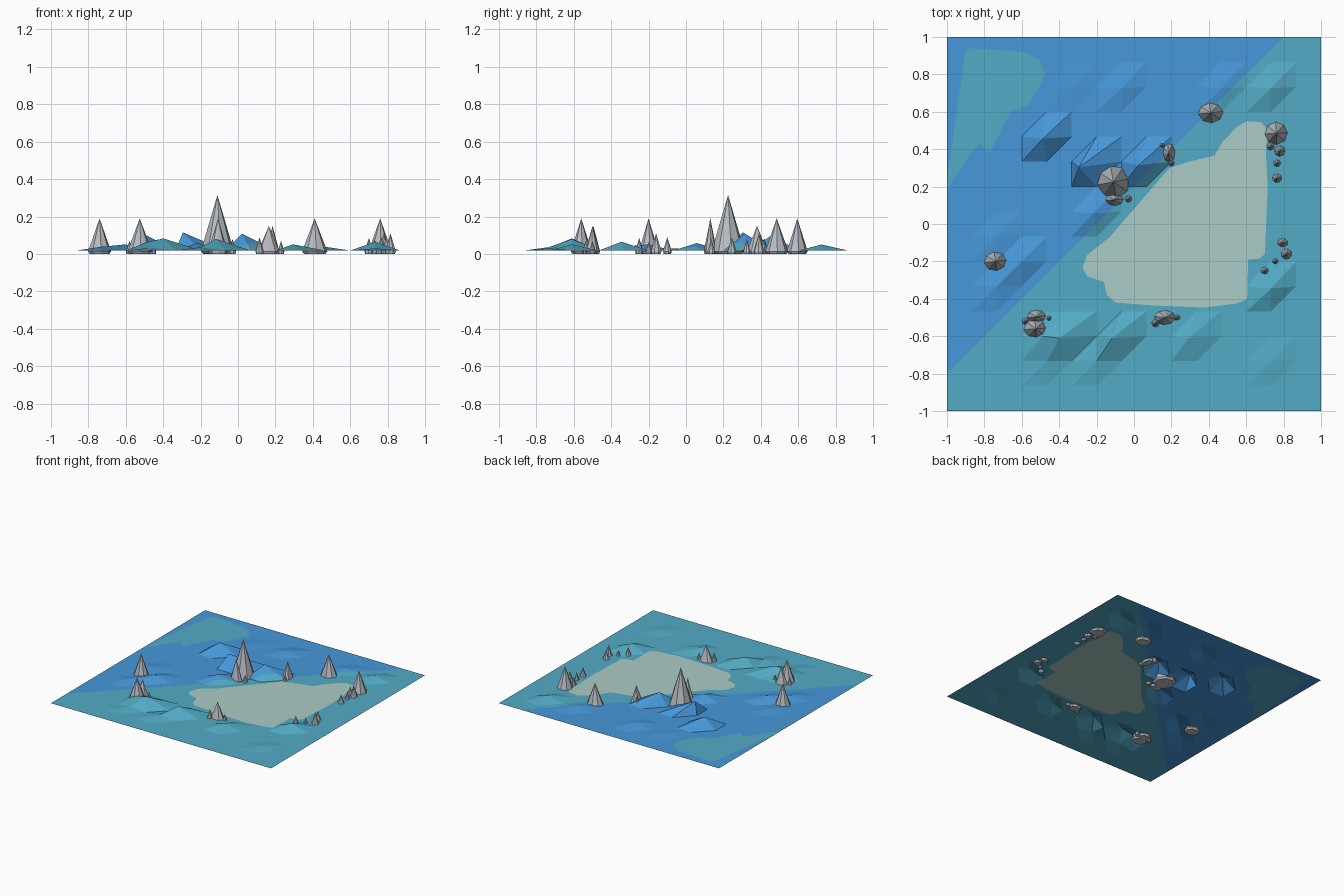
import bpy, bmesh, math, random
from mathutils import Vector

if "Cube" in bpy.data.objects:
    bpy.data.objects.remove(bpy.data.objects["Cube"])

random.seed(4)
SEA_Z = 0.018
N = 15                      # grid cells per side
STEP = 2 / N


def material(name, rgb):
    lin = [((c / 255 + 0.055) / 1.055) ** 2.4 for c in rgb]
    m = bpy.data.materials.new(name)
    m.diffuse_color = (*lin, 1)
    m.use_nodes = True
    m.node_tree.nodes["Principled BSDF"].inputs["Base Color"].default_value = m.diffuse_color
    return m


deep = material("deep_blue", (71, 152, 218))
shallow = material("shallow_teal", (82, 171, 197))
sand = material("pale_sand", (171, 204, 199))
stone = material("grey_stone", (184, 189, 195))


def add_object(name, bm, mats):
    me = bpy.data.meshes.new(name)
    bm.to_mesh(me)
    bm.free()
    for m in mats:
        me.materials.append(m)
    ob = bpy.data.objects.new(name, me)
    bpy.context.collection.objects.link(ob)
    return ob


# Outlines of the painted zones on the sea
SANDBANK = [(.60, .55), (.68, .545), (.715, .50), (.705, .38), (.715, .2), (.70, -.16),
            (.67, -.185), (.61, -.19), (.605, -.40), (.55, -.425), (.38, -.447),
            (.09, -.435), (-.1, -.42), (-.145, -.38), (-.16, -.31), (-.25, -.28),
            (-.275, -.235), (-.25, -.165), (-.13, -.07), (.19, .30), (.30, .335),
            (.43, .365), (.47, .435), (.55, .52)]
LAGOON = [(-1.01, .17), (-.9, .93), (-.87, .94), (-.58, .92), (-.5, .87), (-.475, .8),
          (-.51, .72), (-.57, .63), (-.66, .6), (-.77, .385), (-.82, .435), (-.87, .38)]


def inside(p, poly):
    hit = False
    for (x1, y1), (x2, y2) in zip(poly, poly[1:] + poly[:1]):
        if (y1 > p.y) != (y2 > p.y) and p.x < x1 + (p.y - y1) * (x2 - x1) / (y2 - y1):
            hit = not hit
    return hit


# Waves: grid column, row, rise, sideways drift
WAVES = [(4, 11, .08, -.02, -.01), (6, 10, .097, -.095, -.03), (8, 10, .09, -.045, -.02),
         (6, 8, .04, -.02, -.01), (4, 3, .045, -.02, 0), (5, 3, .065, -.065, -.01),
         (7, 3, .062, -.05, -.01), (10, 3, .033, -.04, -.01), (13, 5, .047, 0, -.012),
         (13, 2, .012, 0, 0), (4, 2, .015, 0, 0), (6, 2, .018, 0, 0),
         (2, 5, .02, 0, 0), (3, 6, .033, 0, 0), (2, 7, .012, 0, 0),
         (7, 13, .022, 0, -.008), (5, 13, .006, 0, 0), (11, 13, .02, 0, -.008),
         (13, 13, .032, 0, -.008)]

# Sea: diagonal-split grid with single vertices pulled up into low-poly waves
bm = bmesh.new()
grid = [[bm.verts.new((-1 + i * STEP, -1 + j * STEP, SEA_Z)) for j in range(N + 1)]
        for i in range(N + 1)]
for i, j, rise, dx, dy in WAVES:
    grid[i][j].co += Vector((dx, dy, rise))
for i in range(N):
    for j in range(N):
        a, b = grid[i][j], grid[i + 1][j]
        c, d = grid[i + 1][j + 1], grid[i][j + 1]
        bm.faces.new((a, b, c))
        bm.faces.new((a, c, d))


def cut(p, q):
    # cut only the faces near this outline edge
    lo = [min(p[k], q[k]) - .01 for k in (0, 1)]
    hi = [max(p[k], q[k]) + .01 for k in (0, 1)]
    faces = [f for f in bm.faces if all(
        min(v.co[k] for v in f.verts) < hi[k] and max(v.co[k] for v in f.verts) > lo[k]
        for k in (0, 1))]
    edges = {e for f in faces for e in f.edges}
    verts = {v for f in faces for v in f.verts}
    bmesh.ops.bisect_plane(bm, geom=list(verts) + list(edges) + faces, dist=1e-5,
                           plane_co=(p[0], p[1], 0),
                           plane_no=(q[1] - p[1], p[0] - q[0], 0))


cut((-1, -.8), (.8, 1))
for poly in (SANDBANK, LAGOON):
    for p, q in zip(poly, poly[1:] + poly[:1]):
        cut(p, q)
for f in bm.faces:
    c = f.calc_center_median()
    if inside(c, SANDBANK):
        f.material_index = 2
    elif c.y < c.x + .2 or inside(c, LAGOON):
        f.material_index = 1
add_object("sea", bm, [deep, shallow, sand])

# Rocks: x, y, radius x, radius y, height
ROCKS = [(-.11, .225, .09, .09, .315), (-.107, .13, .052, .035, .19), (-.03, .135, .02, .02, .08),
         (.41, .595, .068, .056, .19), (.76, .485, .062, .062, .19), (.73, .415, .022, .022, .08),
         (.78, .39, .03, .03, .11), (.765, .325, .02, .02, .08), (.765, .245, .027, .025, .09),
         (.185, .38, .036, .055, .15), (.15, .42, .022, .018, .085), (.2, .325, .018, .018, .07),
         (-.74, -.20, .062, .053, .19), (-.525, -.56, .066, .056, .19),
         (-.52, -.495, .052, .036, .15), (-.455, -.505, .018, .018, .07),
         (-.58, -.52, .02, .02, .07), (.165, -.5, .058, .04, .15), (.115, -.53, .022, .022, .09),
         (.23, -.5, .018, .016, .07), (.795, -.10, .03, .024, .09), (.815, -.16, .03, .03, .11),
         (.755, -.2, .017, .017, .065), (.70, -.25, .024, .022, .085)]


def rock(n, x, y, rx, ry, h, sides=8):
    bm = bmesh.new()
    turn = random.uniform(0, math.tau / sides)
    rings = []
    for z, s in ((0, .85), (.014, 1)):
        rings.append([bm.verts.new((x + rx * s * math.cos(turn + math.tau * k / sides),
                                    y + ry * s * math.sin(turn + math.tau * k / sides), z))
                      for k in range(sides)])
    tip = bm.verts.new((x, y, h))
    low, rim = rings
    bm.faces.new(low[::-1])
    for k in range(sides):
        m = (k + 1) % sides
        bm.faces.new((low[k], low[m], rim[m], rim[k]))
        bm.faces.new((rim[k], rim[m], tip))
    add_object(f"rock_spire_{n}", bm, [stone])


for n, r in enumerate(ROCKS, 1):
    rock(n, *r)
